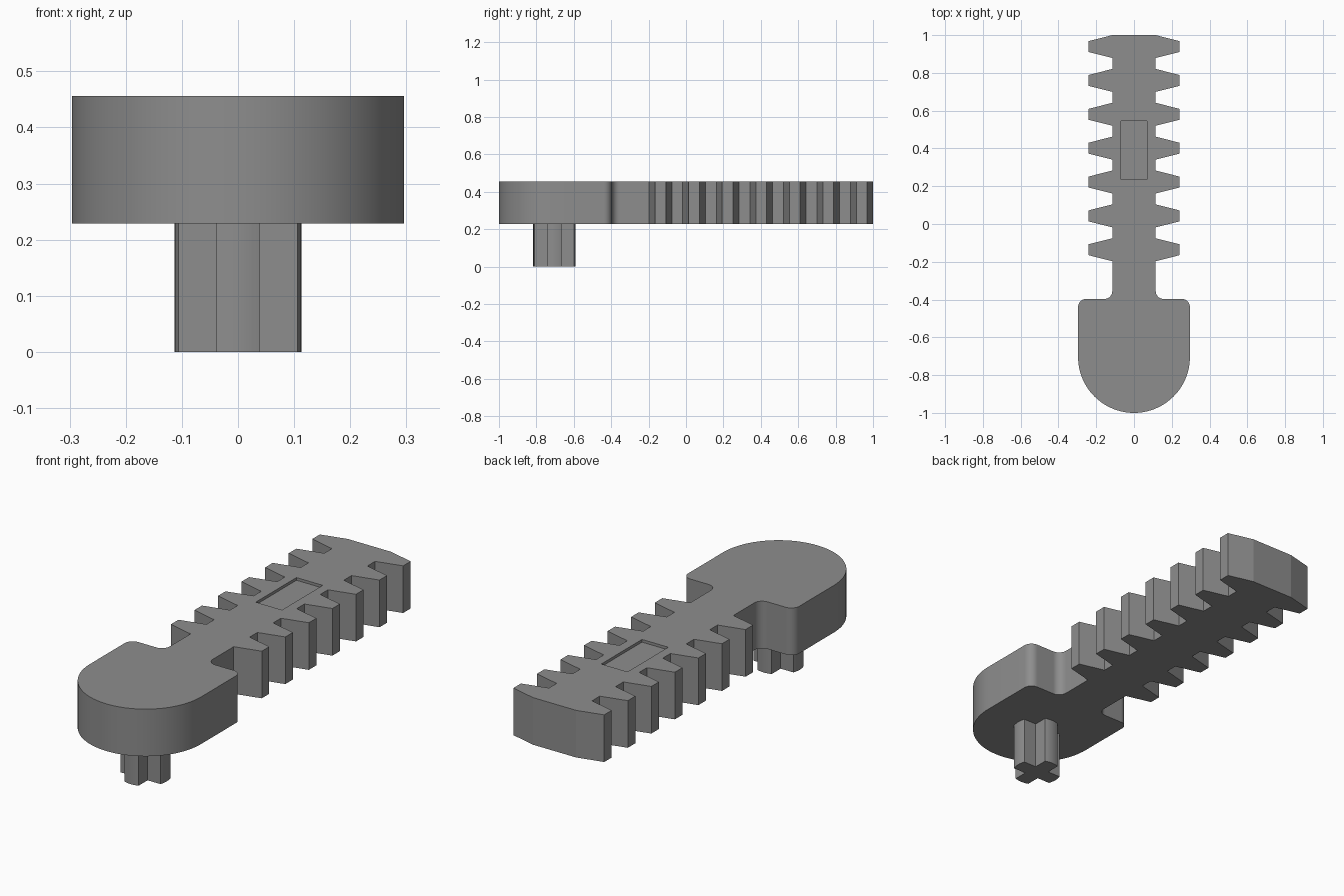
import bpy, bmesh, math

if "Cube" in bpy.data.objects:
    bpy.data.objects.remove(bpy.data.objects["Cube"])

Z0, Z1 = 0.229, 0.456          # underside and top of the rack
NECK, TIP, PITCH = 0.115, 0.242, 0.1793
HEAD_R, HEAD_Y, SHOULDER = 0.296, -0.704, -0.397
FILLET = 0.042

grey = bpy.data.materials.new("grey plastic")
grey.diffuse_color = (0.27, 0.27, 0.27, 1)
grey.use_nodes = True
grey.node_tree.nodes["Principled BSDF"].inputs["Base Color"].default_value = grey.diffuse_color


def arc(cx, cy, r, a0, a1, n):
    """Points on an arc, angles in degrees."""
    angles = [math.radians(a0 + (a1 - a0) * i / n) for i in range(n + 1)]
    return [(cx + r * math.cos(a), cy + r * math.sin(a)) for a in angles]


def extrude(name, outline, z0, z1):
    """Prism from a closed outline."""
    bm = bmesh.new()
    face = bm.faces.new([bm.verts.new((x, y, z0)) for x, y in outline])
    top = bmesh.ops.extrude_face_region(bm, geom=[face])["geom"]
    bmesh.ops.translate(bm, vec=(0, 0, z1 - z0),
                        verts=[v for v in top if isinstance(v, bmesh.types.BMVert)])
    bmesh.ops.recalc_face_normals(bm, faces=bm.faces)
    mesh = bpy.data.meshes.new(name)
    bm.to_mesh(mesh)
    bm.free()
    mesh.materials.append(grey)
    obj = bpy.data.objects.new(name, mesh)
    bpy.context.collection.objects.link(obj)
    return obj


def smooth(obj):
    bpy.ops.object.select_all(action='DESELECT')
    obj.select_set(True)
    bpy.context.view_layer.objects.active = obj
    bpy.ops.object.shade_smooth_by_angle(angle=math.radians(12))


# Right half of the rack outline: round head, shoulder, neck, then the teeth
right = arc(0, HEAD_Y, HEAD_R, -90, 0, 24)
right += arc(HEAD_R - FILLET, SHOULDER - FILLET, FILLET, 0, 90, 10)
right += arc(NECK + FILLET, SHOULDER + FILLET, FILLET, 270, 180, 10)
for k in range(6, -1, -1):
    top = 1.0 - k * PITCH
    right += [(NECK, top - 0.121), (TIP, top - 0.089), (TIP, top - 0.032), (NECK, top)]
left = [(-x, y) for x, y in reversed(right[1:])]
rack = extrude("toothed_rack", right + left, Z0, Z1)

# Shallow rectangular recess in the top
w, y0, y1 = 0.07, 0.235, 0.545
cutter = extrude("recess_cutter", [(-w, y0), (w, y0), (w, y1), (-w, y1)], Z1 - 0.013, Z1 + 0.1)
cutter.hide_render = True
cut = rack.modifiers.new("recess", 'BOOLEAN')
cut.operation, cut.solver, cut.object = 'DIFFERENCE', 'EXACT', cutter
bpy.context.view_layer.objects.active = rack
bpy.ops.object.modifier_apply(modifier=cut.name)
bpy.data.objects.remove(cutter)
smooth(rack)

# Cross-shaped axle under the head, with rounded arm ends
R, HALF = 0.113, 0.038
spread = math.degrees(math.asin(HALF / R))
cross = []
for a in (0, 90, 180, 270):
    cross += arc(0, HEAD_Y, R, a - spread, a + spread, 6)
    c = math.radians(a + 45)
    cross.append((HALF * math.sqrt(2) * math.cos(c), HEAD_Y + HALF * math.sqrt(2) * math.sin(c)))
smooth(extrude("cross_axle", cross, 0, Z0))
